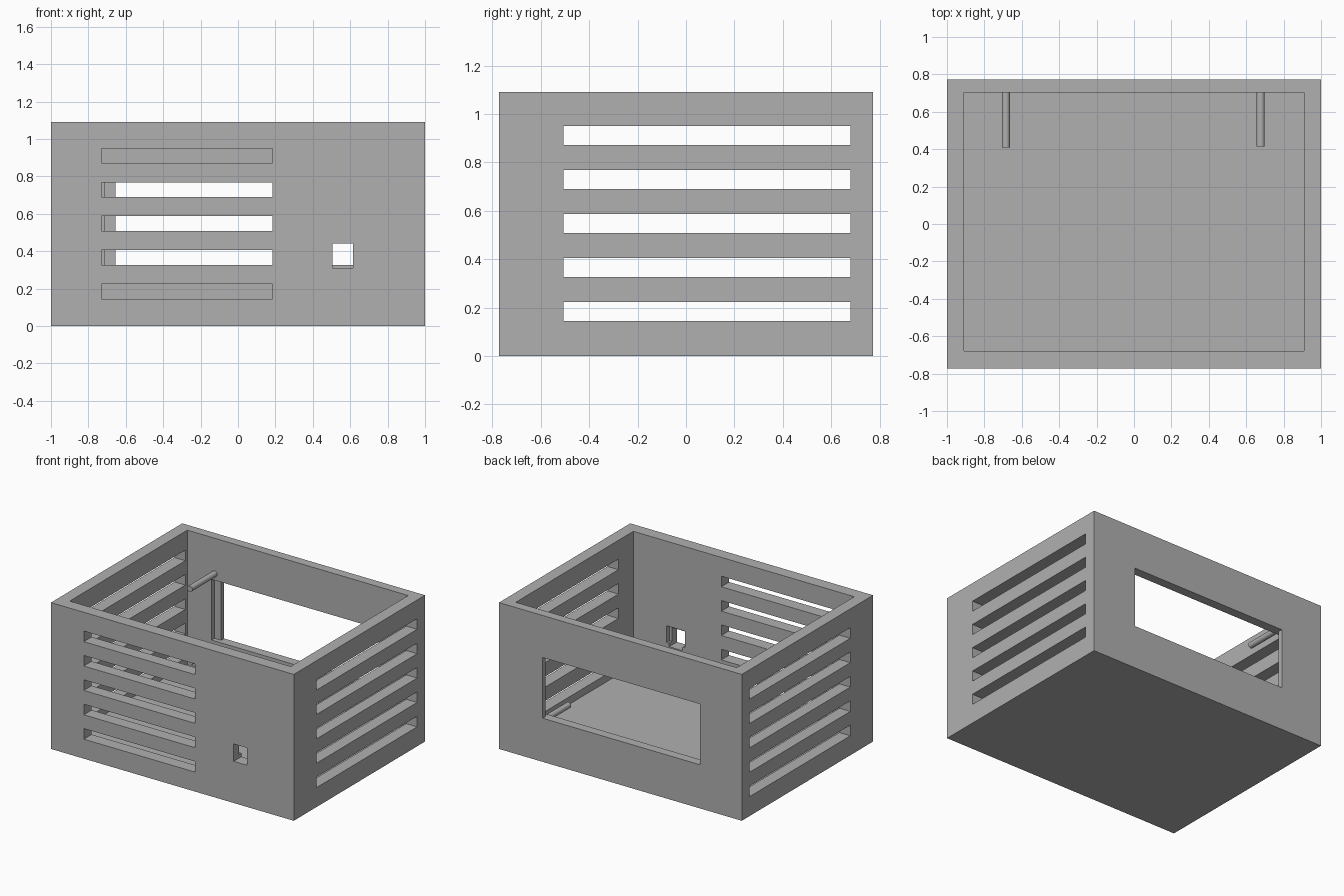
import bpy
import math

if "Cube" in bpy.data.objects:
    bpy.data.objects.remove(bpy.data.objects["Cube"])

gray = bpy.data.materials.new("plain gray")
gray.diffuse_color = (0.434, 0.434, 0.434, 1)
gray.use_nodes = True
gray.node_tree.nodes["Principled BSDF"].inputs["Base Color"].default_value = gray.diffuse_color


def prism(name, plan, z0, z1):
    """Extrude a plan outline (counter-clockwise) from z0 to z1."""
    n = len(plan)
    verts = [(x, y, z) for z in (z0, z1) for x, y in plan]
    faces = [tuple(reversed(range(n))), tuple(range(n, 2 * n))]
    faces += [(i, (i + 1) % n, n + (i + 1) % n, n + i) for i in range(n)]
    mesh = bpy.data.meshes.new(name)
    mesh.from_pydata(verts, [], faces)
    mesh.materials.append(gray)
    obj = bpy.data.objects.new(name, mesh)
    bpy.context.collection.objects.link(obj)
    return obj


def box(name, x0, x1, y0, y1, z0, z1):
    return prism(name, [(x0, y0), (x1, y0), (x1, y1), (x0, y1)], z0, z1)


def cut(target, cutter):
    mod = target.modifiers.new(cutter.name, "BOOLEAN")
    mod.operation = "DIFFERENCE"
    mod.solver = "EXACT"
    mod.object = cutter
    bpy.context.view_layer.objects.active = target
    bpy.ops.object.modifier_apply(modifier=mod.name)
    bpy.data.objects.remove(cutter)


# Open-topped case
case = box("case", -1, 1, -0.772, 0.772, 0, 1.09)
cut(case, box("cavity", -0.91, 0.91, -0.68, 0.703, 0.09, 1.3))

# Ventilation slots through the front and both sides
for i in range(5):
    z0 = 0.145 + 0.1815 * i
    z1 = z0 + 0.079
    cut(case, box("front_slot", -0.73, 0.185, -0.9, -0.6, z0, z1))
    cut(case, box("side_slots", -1.2, 1.2, -0.505, 0.68, z0, z1))

# Display window in the back, with a shallow recess on the inside at each end
cut(case, prism("window", [(-0.71, 0.6), (0.695, 0.6), (0.695, 0.737), (0.64, 0.737),
                           (0.64, 0.9), (-0.655, 0.9), (-0.655, 0.737), (-0.71, 0.737)],
                0.325, 0.777))

# Socket opening in the front, with an offset recess on the inside
cut(case, box("socket_recess", 0.485, 0.635, -0.712, -0.6, 0.337, 0.46))
cut(case, box("socket_hole", 0.505, 0.615, -0.9, -0.6, 0.31, 0.44))

# Mounting pins around the window
for x, y0, side in ((-0.685, 0.41, "left"), (0.677, 0.415, "right")):
    for z, level in ((0.825, "upper"), (0.277, "lower")):
        y1 = 0.72
        bpy.ops.mesh.primitive_cylinder_add(
            vertices=24, radius=0.022, depth=y1 - y0,
            location=(x, (y0 + y1) / 2, z), rotation=(math.pi / 2, 0, 0))
        pin = bpy.context.object
        pin.name = f"{level}_{side}_pin"
        pin.data.materials.append(gray)
        bpy.ops.object.shade_smooth_by_angle()
